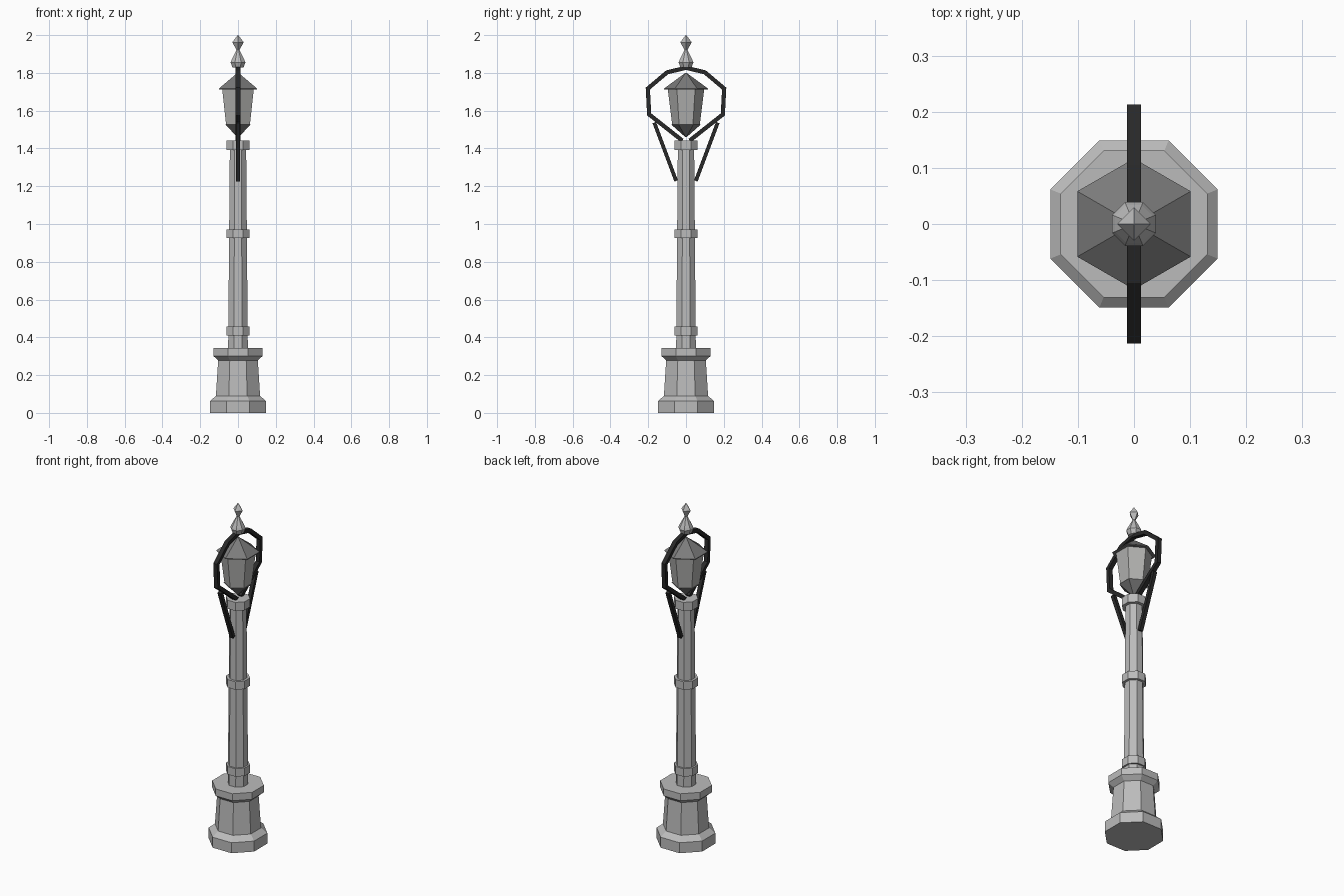
import bpy, bmesh, math
from mathutils import Vector

if "Cube" in bpy.data.objects:
    bpy.data.objects.remove(bpy.data.objects["Cube"])


def material(name, r, g, b):
    m = bpy.data.materials.new(name)
    m.diffuse_color = (r, g, b, 1)
    m.use_nodes = True
    m.node_tree.nodes["Principled BSDF"].inputs["Base Color"].default_value = m.diffuse_color
    return m


GREY = material("light grey metal", 0.50, 0.50, 0.50)
GLASS = material("lantern pane grey", 0.44, 0.44, 0.43)
ROOF = material("dark grey metal", 0.20, 0.20, 0.20)
BLACK = material("black iron", 0.022, 0.022, 0.022)


def finish(name, bm, mat):
    bmesh.ops.recalc_face_normals(bm, faces=bm.faces)
    me = bpy.data.meshes.new(name)
    bm.to_mesh(me)
    bm.free()
    me.materials.append(mat)
    ob = bpy.data.objects.new(name, me)
    bpy.context.collection.objects.link(ob)
    return ob


def turned(name, profile, sides, mat, phase=0.5):
    """Stack of regular polygons from (apothem, z); flat capped, phase in side steps."""
    bm = bmesh.new()
    rings = []
    for apothem, z in profile:
        r = apothem / math.cos(math.pi / sides)
        rings.append([bm.verts.new((r * math.cos((i + phase) * 2 * math.pi / sides),
                                    r * math.sin((i + phase) * 2 * math.pi / sides), z))
                      for i in range(sides)])
    for a, b in zip(rings, rings[1:]):
        for i in range(sides):
            j = (i + 1) % sides
            bm.faces.new((a[i], a[j], b[j], b[i]))
    bm.faces.new(rings[0])
    bm.faces.new(rings[-1])
    return finish(name, bm, mat)


def bar(name, path, half_w, half_t, mat):
    """Flat bar with mitred corners along (y, z) points."""
    bm = bmesh.new()
    pts = [Vector(p) for p in path]
    rings = []
    for i, p in enumerate(pts):
        dirs = []
        if i > 0:
            dirs.append((p - pts[i - 1]).normalized())
        if i < len(pts) - 1:
            dirs.append((pts[i + 1] - p).normalized())
        t = sum(dirs, Vector((0, 0))).normalized()
        n = Vector((-t.y, t.x)) * (half_t / max(0.5, t.dot(dirs[0])))
        rings.append([bm.verts.new((x, p.x + s * n.x, p.y + s * n.y))
                      for x, s in ((-half_w, -1), (half_w, -1), (half_w, 1), (-half_w, 1))])
    for a, b in zip(rings, rings[1:]):
        for i in range(4):
            j = (i + 1) % 4
            bm.faces.new((a[i], a[j], b[j], b[i]))
    bm.faces.new(rings[0])
    bm.faces.new(rings[-1])
    return finish(name, bm, mat)


# Octagonal pedestal
turned("pedestal", [(0.149, 0), (0.149, 0.062), (0.117, 0.09), (0.105, 0.278),
                    (0.131, 0.302), (0.131, 0.343)], 8, GREY)

# Tapered post and its collars
turned("post", [(0.052, 0.34), (0.043, 1.42)], 8, GREY)
for label, z0, z1 in (("lower", 0.41, 0.457), ("middle", 0.925, 0.972), ("upper", 1.392, 1.442)):
    turned(label + "_collar", [(0.061, z0), (0.061, z1)], 8, GREY)

# Hexagonal lantern with corners on the y axis
turned("lantern_cup", [(0.003, 1.46), (0.068, 1.527)], 6, ROOF)
turned("lantern_panes", [(0.063, 1.525), (0.084, 1.718)], 6, GLASS)
turned("lantern_roof", [(0.101, 1.713), (0.101, 1.717), (0.003, 1.80)], 6, ROOF)

# Iron hoop around the lantern
side = [(0.02, 1.442), (0.195, 1.58), (0.202, 1.717), (0.10, 1.803), (0.0, 1.827)]
hoop = side + [(-y, z) for y, z in reversed(side[:-1])]
bar("hoop", hoop, 0.0125, 0.011, BLACK)

# Struts from the post to the hoop
for label, s in (("front", -1), ("back", 1)):
    bar(label + "_strut", [(s * 0.052, 1.228), (s * 0.168, 1.537)], 0.011, 0.010, BLACK)

# Finial: octagonal base with a small diamond on top
turned("finial_base", [(0.029, 1.828), (0.039, 1.855), (0.034, 1.868), (0.006, 1.926)], 8, GREY)
k = math.cos(math.pi / 4)
turned("finial_tip", [(0.004, 1.918), (0.03 * k, 1.962), (0.001, 2.0)], 4, GREY, phase=0)
